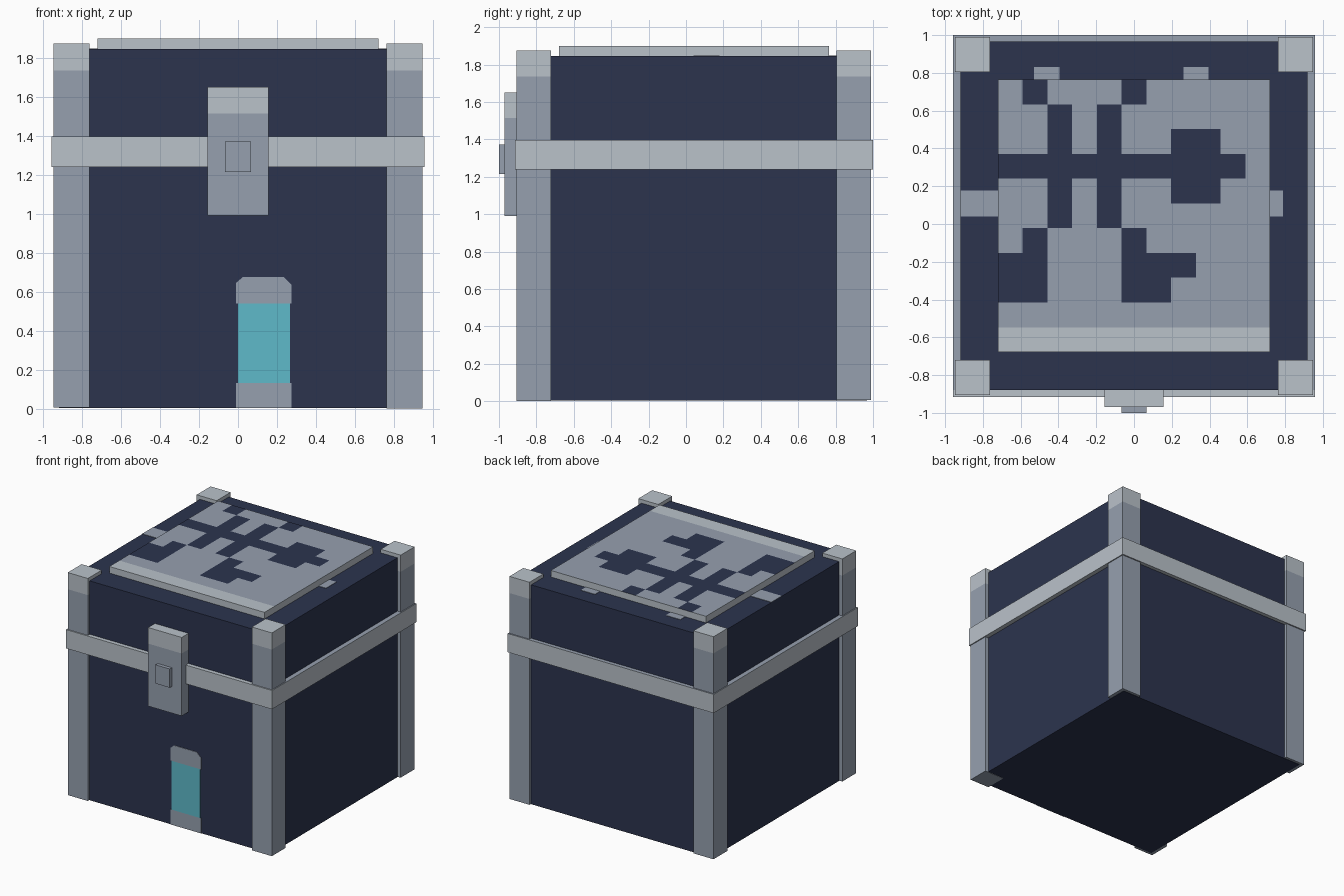
import bpy, bmesh
from mathutils import Vector

old = bpy.data.objects.get("Cube")
if old:
    bpy.data.objects.remove(old, do_unlink=True)


def material(name, rgb):
    m = bpy.data.materials.new(name)
    m.use_nodes = True
    m.diffuse_color = (*rgb, 1)
    bsdf = next(n for n in m.node_tree.nodes if n.type == 'BSDF_PRINCIPLED')
    bsdf.inputs["Base Color"].default_value = (*rgb, 1)
    return m


MATS = [material("navy", (0.025, 0.034, 0.076)),
        material("steel grey", (0.305, 0.352, 0.43)),
        material("light grey", (0.49, 0.54, 0.59)),
        material("cyan", (0.114, 0.49, 0.59))]
NAVY, STEEL, LIGHT, CYAN = range(4)


def finish(name, bm, rule):
    """Colour each face by rule(centre, normal) and make the object."""
    bmesh.ops.recalc_face_normals(bm, faces=bm.faces)
    bm.normal_update()
    for f in bm.faces:
        f.material_index = rule(f.calc_center_median(), f.normal)
    me = bpy.data.meshes.new(name)
    bm.to_mesh(me)
    bm.free()
    for m in MATS:
        me.materials.append(m)
    ob = bpy.data.objects.new(name, me)
    bpy.context.collection.objects.link(ob)
    return ob


def box(name, lo, hi, rule, cuts=()):
    """Box between two corners, sliced at (axis, position) pairs."""
    lo, hi = Vector(lo), Vector(hi)
    bm = bmesh.new()
    bmesh.ops.create_cube(bm, size=1)
    for v in bm.verts:
        v.co = (lo + hi) / 2 + v.co * (hi - lo)
    for axis, pos in cuts:
        n = Vector((0, 0, 0))
        n[axis] = 1
        bmesh.ops.bisect_plane(bm, geom=bm.verts[:] + bm.edges[:] + bm.faces[:],
                               plane_co=n * pos, plane_no=n)
    if not callable(rule):
        colour = rule
        rule = lambda c, n: colour
    return finish(name, bm, rule)


# Chest body
FRONT, TOP = -0.88, 1.845
box("body", (-0.918, FRONT, 0.003), (0.918, 0.967, TOP), NAVY)

# Corner posts with light caps
for side, x in (("right", -0.855), ("left", 0.855)):
    for end, y in (("front", -0.813), ("back", 0.897)):
        base = 0 if (side, end) == ("left", "front") else 0.006
        box(f"{end}_{side}_post", (x - 0.093, y - 0.092, base),
            (x + 0.093, y + 0.092, 1.875),
            lambda c, n: LIGHT if c.z > 1.735 else STEEL, [(2, 1.735)])

# Band around the chest
box("band", (-0.957, -0.915, 1.24), (0.957, 1.0, 1.397),
    lambda c, n: STEEL if n.z > 0.5 and c.y > FRONT else LIGHT, [(1, FRONT)])

# Lock and its button
box("lock", (-0.156, -0.97, 0.99), (0.156, FRONT, 1.65),
    lambda c, n: LIGHT if c.z > 1.515 else STEEL, [(2, 1.515)])
box("lock_button", (-0.066, -1.0, 1.215), (0.066, -0.96, 1.372), STEEL)

# Lid plate, its top painted in square cells (# is navy), rows back to front
PATTERN = [".#...#.....",
           "..#.#......",
           "..#.#..##..",
           "##########.",
           "..#.#..##..",
           "..#.#......",
           ".#...#.....",
           "##...###...",
           "##...##....",
           "...........",
           "==========="]
HALF, Y0, Y1 = 0.721, -0.678, 0.765
COUNT = len(PATTERN)
CELL = 2 * HALF / COUNT


def lid_colour(c, n):
    if n.z < 0.5:
        return LIGHT
    col = int((c.x + HALF) / CELL)
    row = int((Y1 - c.y) / (Y1 - Y0) * COUNT)
    return {"#": NAVY, ".": STEEL, "=": LIGHT}[PATTERN[row][col]]


slices = [(0, -HALF + i * CELL) for i in range(1, COUNT)]
slices += [(1, Y0 + i * (Y1 - Y0) / COUNT) for i in range(1, COUNT)]
box("lid_plate", (-HALF, Y0, TOP - 0.01), (HALF, Y1, 1.9), lid_colour, slices)

# Painted patches on the body top around the plate
for name, x0, x1, y0, y1 in (("back_patch_right", -0.53, -0.395, Y1, 0.832),
                             ("back_patch_left", 0.263, 0.395, Y1, 0.832),
                             ("side_patch_right", -0.918, -HALF, 0.04, 0.178),
                             ("side_patch_left", HALF, 0.79, 0.04, 0.178)):
    box(name, (x0, y0, TOP - 0.002), (x1, y1, TOP + 0.003), STEEL)


# Painted gem on the front, with grey ends
def front_plate(name, points, colour):
    bm = bmesh.new()
    face = bm.faces.new([bm.verts.new((x, FRONT - 0.004, z)) for x, z in points])
    out = bmesh.ops.extrude_face_region(bm, geom=[face])
    for v in out["geom"]:
        if isinstance(v, bmesh.types.BMVert):
            v.co.y = FRONT + 0.002
    finish(name, bm, lambda c, n: colour)


front_plate("gem", [(0, 0.13), (0.266, 0.13), (0.266, 0.54), (0, 0.54)], CYAN)
front_plate("gem_base", [(-0.01, 0.003), (0.276, 0.003), (0.276, 0.13), (-0.01, 0.13)], STEEL)
front_plate("gem_cap", [(-0.01, 0.54), (0.276, 0.54), (0.276, 0.635), (0.235, 0.675),
                        (0.025, 0.675), (-0.01, 0.645)], STEEL)
